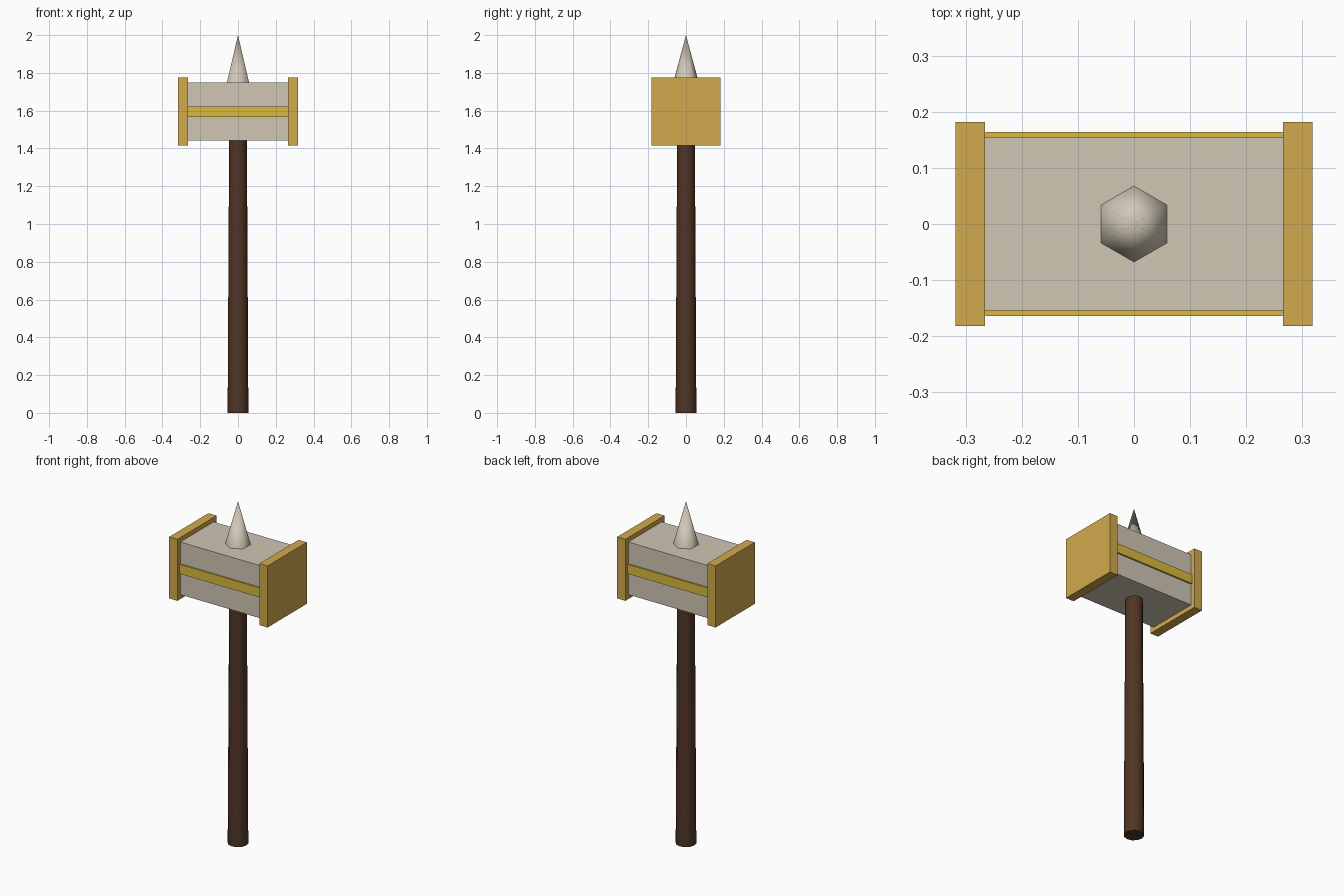
import bpy, math

if "Cube" in bpy.data.objects:
    bpy.data.objects.remove(bpy.data.objects["Cube"])

CZ = 1.595  # height of the head's centre


def material(name, rgb):
    m = bpy.data.materials.new(name)
    m.diffuse_color = (*rgb, 1)
    m.use_nodes = True
    m.node_tree.nodes["Principled BSDF"].inputs["Base Color"].default_value = m.diffuse_color
    return m


stone = material("pale_stone", (0.63, 0.57, 0.46))
gold = material("gold", (0.64, 0.40, 0.075))
bright_gold = material("bright_gold", (0.71, 0.49, 0.05))
wood = material("dark_wood", (0.082, 0.036, 0.018))


def box(name, loc, size, mat):
    bpy.ops.mesh.primitive_cube_add(size=1, location=loc)
    o = bpy.context.object
    o.name = name
    o.scale = size
    bpy.ops.object.transform_apply(location=False, rotation=False, scale=True)
    o.data.materials.append(mat)


def cone(name, sides, r1, r2, z1, z2, mat, angle):
    bpy.ops.mesh.primitive_cone_add(vertices=sides, radius1=r1, radius2=r2,
                                    depth=z2 - z1, location=(0, 0, (z1 + z2) / 2))
    o = bpy.context.object
    o.name = name
    o.data.materials.append(mat)
    bpy.ops.object.shade_smooth_by_angle(angle=math.radians(angle))


# Tapered shaft
cone("handle", 12, 0.055, 0.047, 0, 1.45, wood, 40)

# Square hammer head
box("head_block", (0, 0, CZ), (0.55, 0.309, 0.308), stone)

# Striking plates and side bands
for side, s in (("left", -1), ("right", 1)):
    box(side + "_striking_plate", (s * 0.292, 0, CZ), (0.053, 0.363, 0.36), gold)
for side, s in (("front", -1), ("back", 1)):
    box(side + "_band", (0, s * 0.157, CZ), (0.53, 0.014, 0.055), bright_gold)

# Six-sided spike
cone("top_spike", 6, 0.068, 0, 1.748, 2.0, stone, 65)
